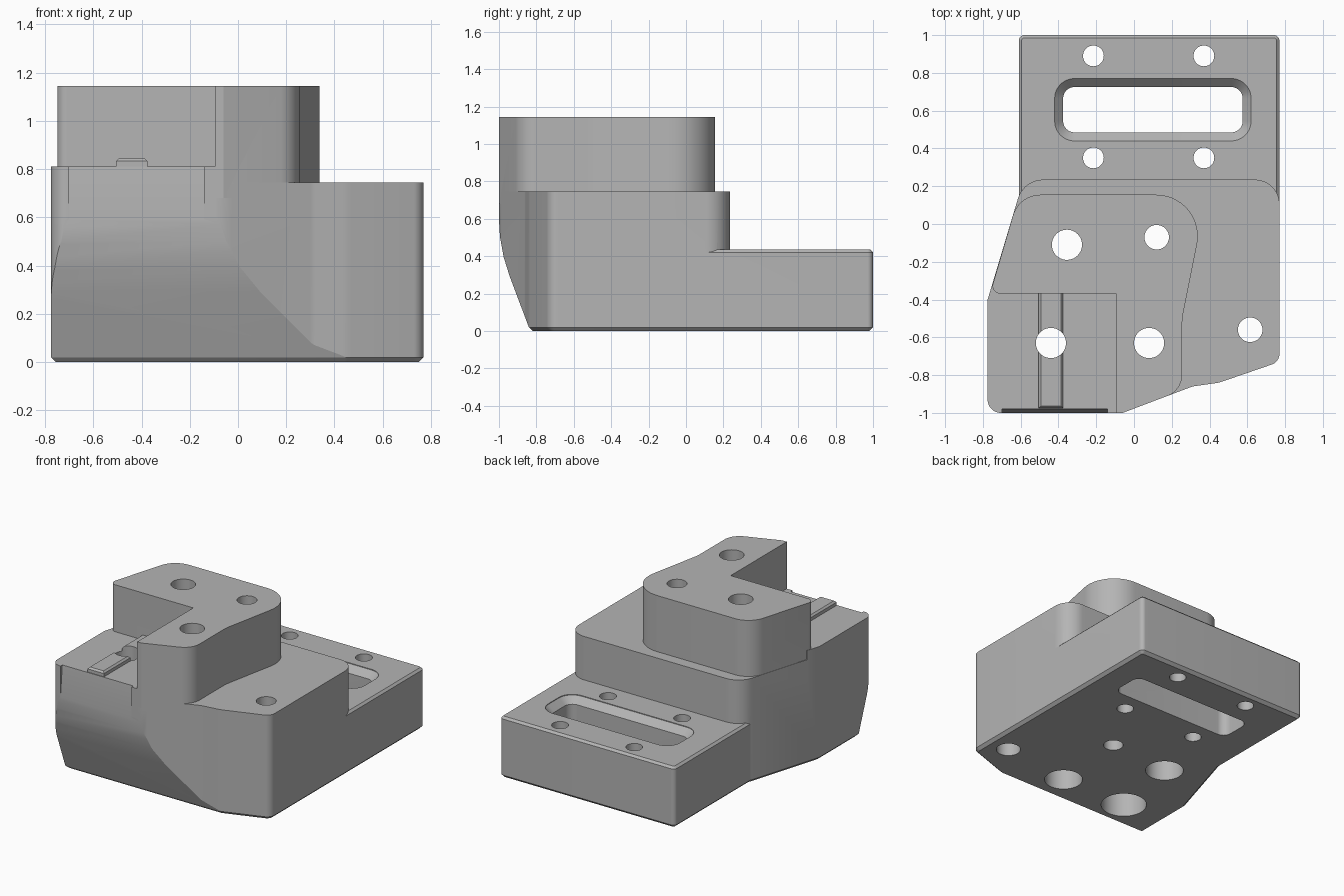
import bpy, bmesh, math
from mathutils import Vector

if "Cube" in bpy.data.objects:
    bpy.data.objects.remove(bpy.data.objects["Cube"], do_unlink=True)

grey = bpy.data.materials.new("plain_grey")
grey.use_nodes = True
grey.diffuse_color = (0.46, 0.46, 0.46, 1)
grey.node_tree.nodes["Principled BSDF"].inputs["Base Color"].default_value = (0.46, 0.46, 0.46, 1)


def rounded(corners):
    """Turn (u, v, radius) corners into an outline with arcs."""
    out = []
    for i, c in enumerate(corners):
        p = Vector(c[:2])
        r = c[2] if len(c) > 2 else 0
        if not r:
            out.append(p)
            continue
        a = (Vector(corners[i - 1][:2]) - p).normalized()
        b = (Vector(corners[(i + 1) % len(corners)][:2]) - p).normalized()
        half = a.angle(b) / 2
        centre = p + (a + b).normalized() * r / math.sin(half)
        start = p + a * r / math.tan(half) - centre
        end = p + b * r / math.tan(half) - centre
        turn = math.pi - 2 * half
        n = max(3, round(turn / math.radians(7)))
        for k in range(n + 1):
            t = k / n
            out.append(centre + (start * math.sin((1 - t) * turn) + end * math.sin(t * turn)) / math.sin(turn))
    return out


def prism(name, corners, low, high, bottom=0, top=0, along_x=False):
    """Extrude a rounded outline, with optional chamfers on its end caps."""
    bm = bmesh.new()
    place = (lambda p, h: (h, p.x, p.y)) if along_x else (lambda p, h: (p.x, p.y, h))
    pts = rounded(corners)
    rings = [[bm.verts.new(place(p, h)) for p in pts] for h in (low, high)]
    caps = [bm.faces.new(r) for r in rings]
    for i in range(len(pts)):
        bm.faces.new((rings[0][i - 1], rings[0][i], rings[1][i], rings[1][i - 1]))
    bmesh.ops.recalc_face_normals(bm, faces=bm.faces)
    edges = [list(f.edges) for f in caps]
    for cap_edges, size in zip(edges, (bottom, top)):
        if size:
            bmesh.ops.bevel(bm, geom=cap_edges, offset=size, segments=1, affect='EDGES')
    mesh = bpy.data.meshes.new(name)
    bm.to_mesh(mesh)
    bm.free()
    mesh.materials.append(grey)
    ob = bpy.data.objects.new(name, mesh)
    bpy.context.collection.objects.link(ob)
    return ob


def box(x0, x1, y0, y1, r=0):
    return [(x0, y0, r), (x1, y0, r), (x1, y1, r), (x0, y1, r)]


def combine(target, other, operation):
    mod = target.modifiers.new("join", 'BOOLEAN')
    mod.operation, mod.solver, mod.object = operation, 'EXACT', other
    bpy.context.view_layer.objects.active = target
    bpy.ops.object.modifier_apply(modifier=mod.name)
    bpy.data.objects.remove(other, do_unlink=True)


def drill(x, y, r, low=-0.2, high=1.4):
    n = 40
    ring = [(x + r * math.cos(math.tau * k / n), y + r * math.sin(math.tau * k / n)) for k in range(n)]
    combine(body, prism("drill", ring, low, high), 'DIFFERENCE')


# Main body with the stepped front outline
body = prism("mount_body", [
    (-0.775, -1, 0.07), (-0.06, -1, 0.2), (0.31, -0.86, 0.1), (0.45, -0.84, 0.2),
    (0.77, -0.73, 0.06), (0.77, 0.235, 0.13), (-0.5845, 0.235, 0.14), (-0.775, -0.4)],
    0, 0.745, bottom=0.02)

# Rear slab
combine(body, prism("rear_slab", box(-0.61, 0.77, -0.3, 1, 0.03), 0, 0.435, 0.02, 0.015), 'UNION')

# Low front shelf
combine(body, prism("front_shelf", [
    (-0.775, -1, 0.07), (-0.09, -1), (-0.09, -0.3), (-0.745, -0.3), (-0.775, -0.4)],
    0.6, 0.81), 'UNION')

# Sloped front face, and the slight lean above it
slope = [(-0.82, -0.1), (-0.82, 0), (-0.84, 0.02), (-1.001, 0.447, 0.9), (-1.001, 0.7), (-1.3, 0.7), (-1.3, -0.1)]
combine(body, prism("slope_cut", slope, -1.2, 1.2, along_x=True), 'DIFFERENCE')
lean = [(-1.001, 0.58), (-0.978, 0.83), (-1.2, 0.83), (-1.2, 0.58)]
combine(body, prism("lean_cut", lean, -0.7, -0.14, along_x=True), 'DIFFERENCE')

# Tall boss
combine(body, prism("tall_boss", [
    (-0.095, -1), (-0.06, -1), (0.255, -0.8808, 0.12), (0.255, -0.5, 0.3),
    (0.386, 0.155, 0.22), (-0.6085, 0.155, 0.15), (-0.762, -0.368, 0.04), (-0.095, -0.368)],
    0.68, 1.145), 'UNION')

# Raised key strip on the shelf
combine(body, prism("key_strip", box(-0.505, -0.375, -0.975, -0.3), 0.78, 0.845, top=0.012), 'UNION')

# Slot with a chamfered mouth
combine(body, prism("slot", box(-0.375, 0.575, 0.485, 0.725, 0.06), -0.2, 0.8), 'DIFFERENCE')
combine(body, prism("slot_mouth", box(-0.42, 0.62, 0.44, 0.77, 0.105), 0.385, 0.8, bottom=0.045), 'DIFFERENCE')

# Slab screw holes
for x in (-0.215, 0.37):
    for y in (0.35, 0.89):
        drill(x, y, 0.055)

# Body holes, with counterbores from below
for x, y, r, bore in ((-0.355, -0.11, 0.08, 0.125), (0.12, -0.07, 0.065, 0),
                      (0.08, -0.63, 0.08, 0.125), (-0.44, -0.63, 0.08, 0.15),
                      (0.615, -0.56, 0.065, 0.08)):
    drill(x, y, r)
    if bore:
        drill(x, y, bore, -0.2, 0.25)

# Smooth curved walls, crisp edges
bpy.ops.object.select_all(action='DESELECT')
body.select_set(True)
bpy.context.view_layer.objects.active = body
body.data.materials.clear()
body.data.materials.append(grey)
bpy.ops.object.shade_smooth_by_angle(angle=math.radians(20))
